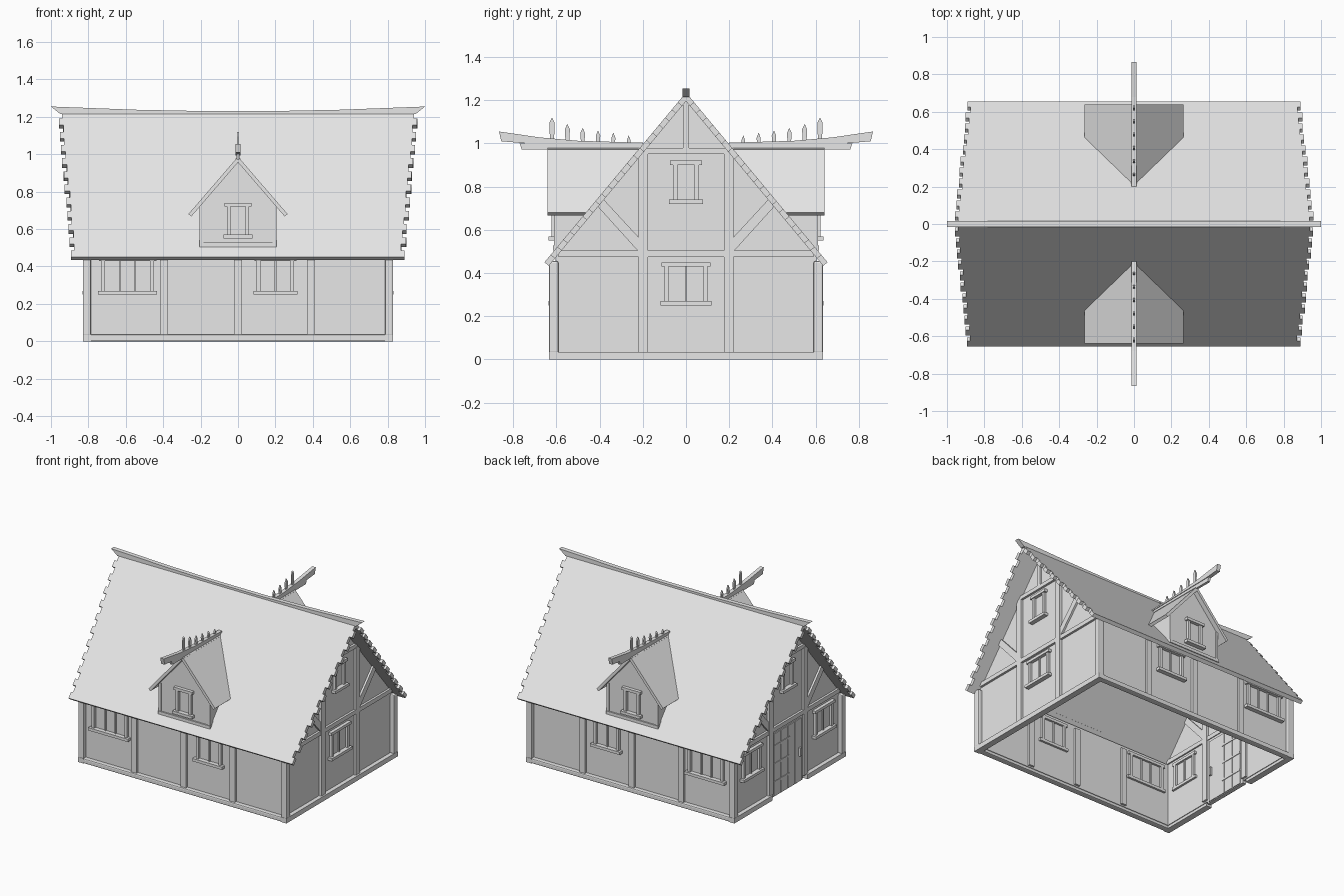
import bpy, bmesh, random
from mathutils import Vector

random.seed(4)
if "Cube" in bpy.data.objects:
    bpy.data.objects.remove(bpy.data.objects["Cube"], do_unlink=True)

grey = bpy.data.materials.new("plain_grey")
grey.use_nodes = True
grey.diffuse_color = (0.8, 0.8, 0.8, 1)
grey.node_tree.nodes["Principled BSDF"].inputs["Base Color"].default_value = (0.8, 0.8, 0.8, 1)

X, Y, Z = Vector((1, 0, 0)), Vector((0, 1, 0)), Vector((0, 0, 1))
# wall name: (direction along the wall, outward direction, distance of outer face)
WALLS = {"front": (X, -Y, 0.605), "back": (X, Y, 0.605),
         "right": (Y, X, 0.80), "left": (Y, -X, 0.80)}


def prism(name, pts, origin, u, v, w, w0, w1, bevel=0):
    """Extrude a flat outline drawn along u and v, from w0 to w1 along w."""
    bm = bmesh.new()
    rings = [[bm.verts.new(origin + u * a + v * b + w * h) for a, b in pts] for h in (w0, w1)]
    bm.faces.new(rings[0])
    bm.faces.new(rings[1])
    n = len(pts)
    for i in range(n):
        j = (i + 1) % n
        bm.faces.new((rings[0][i], rings[0][j], rings[1][j], rings[1][i]))
    bmesh.ops.recalc_face_normals(bm, faces=bm.faces)
    mesh = bpy.data.meshes.new(name)
    bm.to_mesh(mesh)
    bm.free()
    mesh.materials.append(grey)
    obj = bpy.data.objects.new(name, mesh)
    bpy.context.collection.objects.link(obj)
    if bevel:
        mod = obj.modifiers.new("soft_edges", "BEVEL")
        mod.width, mod.segments = bevel, 2
    return obj


def outline(name, wall, pts, d0, d1, bevel=0, push=0):
    u, w, dist = WALLS[wall]
    return prism(name, pts, w * (dist + push), u, Z, w, d0, d1, bevel)


def bar(name, wall, u0, u1, z0, z1, d0=-0.035, d1=0.018, bevel=0, push=0):
    return outline(name, wall, [(u0, z0), (u1, z0), (u1, z1), (u0, z1)], d0, d1, bevel, push)


def window(name, wall, c, half, z0, z1, mullions=0, push=0):
    t = 0.02
    for s in (-1, 1):
        a, b = sorted((c + s * half, c + s * (half + t)))
        bar(name + "_jamb", wall, a, b, z0, z1, push=push)
    bar(name + "_lintel", wall, c - half - 0.033, c + half + 0.033, z1, z1 + t, d1=0.024, push=push)
    bar(name + "_sill", wall, c - half - 0.038, c + half + 0.038, z0 - t, z0, d1=0.032, push=push)
    for i in range(mullions):
        m = c - half + 2 * half * (i + 1) / (mullions + 1)
        bar(name + "_mullion", wall, m - 0.005, m + 0.005, z0, z1, -0.028, 0.01, push=push)


# long walls with posts, sills and windows
for wall in ("front", "back"):
    bar(wall + "_wall", wall, -0.8, 0.8, 0.02, 0.475, -0.02, 0)
    bar(wall + "_ground_sill", wall, -0.83, 0.83, 0, 0.035, -0.015, 0.03, 0.008)
    for x in (-0.395, 0, 0.39):
        bar(wall + "_post", wall, x - 0.021, x + 0.021, 0.03, 0.45)
    window(wall + "_small_window", wall, 0.2, 0.08, 0.27, 0.43, 1)
    window(wall + "_wide_window", wall, -0.59, 0.12, 0.27, 0.43, 2)

# corner posts
for wall in ("front", "back"):
    for s in (-1, 1):
        a, b = sorted((s * 0.787, s * 0.83))
        bar("corner_post", wall, a, b, 0.03, 0.455, -0.015, 0.03, 0.008)

# gable walls with timber framing
for wall in ("right", "left"):
    outline(wall + "_gable_wall", wall,
            [(-0.6, 0.02), (0.6, 0.02), (0.6, 0.478), (0, 1.2), (-0.6, 0.478)], -0.02, 0)
    for s in (-1, 1):
        a, b = sorted((s * 0.175, s * 0.22))
        bar(wall + "_gable_post", wall, a, b, 0.03, 0.955)
        outline(wall + "_brace", wall, [(s * 0.2, 0.505), (s * 0.2, 0.545),
                (s * 0.385, 0.745), (s * 0.415, 0.715), (s * 0.225, 0.505)], -0.03, 0.014)
        # the ground sill leaves a gap for the door on one side
        a, b = sorted((s * (0.2 if wall == "left" else 0), s * 0.635))
        bar(wall + "_ground_sill", wall, a, b, 0, 0.035, -0.015, 0.03)
    bar(wall + "_girt", wall, -0.59, 0.59, 0.475, 0.505, -0.03, 0.016)
    bar(wall + "_collar_beam", wall, -0.2, 0.2, 0.95, 0.978, -0.03, 0.016)
    bar(wall + "_king_post", wall, -0.013, 0.013, 0.978, 1.2, -0.03, 0.014)
    window(wall + "_loft_window", wall, 0, 0.04, 0.74, 0.9)
window("right_gable_window", "right", 0, 0.08, 0.27, 0.43, 1)
for y in (-0.41, 0.41):
    window("left_gable_window", "left", y, 0.08, 0.27, 0.43, 1)

# door with planks, straps and handle
bar("door_frame", "left", -0.18, 0.18, 0, 0.475, -0.024, 0.004)
for i in range(4):
    y = -0.16 + i * 0.08
    bar("door_plank", "left", y + 0.002, y + 0.078, 0.005, 0.455, -0.03, 0.01)
for z in (0.1, 0.23, 0.36):
    bar("door_strap", "left", -0.02, 0.16, z, z + 0.014, -0.034, 0.014)
bar("door_handle", "left", -0.14, -0.125, 0.19, 0.25, -0.045, 0.025)

# main roof: two slabs with ragged gable ends
eave, ridge = (0.655, 0.45), (0.008, 1.226)
for side, s in (("front", -1), ("back", 1)):
    rise = Vector((0, s * (ridge[0] - eave[0]), ridge[1] - eave[1]))
    length = rise.length
    up = rise.normalized()
    out = up.cross(X) * s
    if out.z < 0:
        out.negate()
    steps = 22
    edges = {}
    for e in (1, -1):
        pts = []
        for i in range(steps):
            v0, v1 = length * i / steps, length * (i + 1) / steps
            x = 0.878 + 0.072 * (i + 0.5) / steps
            x += (0.012 if i % 2 == 0 else -0.008) + random.uniform(-0.003, 0.003)
            pts += [(e * x, v0), (e * x, v1)]
        edges[e] = pts
    prism(side + "_roof_slope", edges[1] + edges[-1][::-1],
          Vector((0, s * eave[0], eave[1])), X, up, out, -0.026, 0)

# ridge beam with lifted ends
prism("ridge_beam", [(-0.95, 1.215), (0.95, 1.215), (1, 1.255), (0.55, 1.238), (0.2, 1.231),
                     (-0.2, 1.231), (-0.55, 1.238), (-1, 1.255)],
      Vector(), X, Z, Y, -0.016, 0.016)

# dormers, one on each slope
for wall, s in (("front", -1), ("back", 1)):
    f = Y * -s  # points from the dormer face into the roof
    face = Y * s * 0.605
    outline(wall + "_dormer_face", wall,
            [(-0.2, 0.505), (0.2, 0.505), (0.2, 0.735), (0, 0.965), (-0.2, 0.735)], -0.02, 0)
    bar(wall + "_dormer_sill", wall, -0.207, 0.207, 0.505, 0.527, -0.03, 0.01)
    window(wall + "_dormer_window", wall, 0, 0.04, 0.57, 0.72)
    for e in (-1, 1):
        prism(wall + "_dormer_cheek", [(0, 0.505), (0, 0.74), (0.2, 0.74)],
              face, f, Z, X * e, 0.185, 0.2)
        a, b = sorted((e * 0.185, e * 0.205))
        bar(wall + "_dormer_post", wall, a, b, 0.51, 0.73, -0.03, 0.006)
        rise = Vector((-e * 0.265, 0, 0.307))
        up = rise.normalized()
        out = Vector((e * 0.307, 0, 0.265)).normalized()
        prism(wall + "_dormer_roof", [(0, 0), (0.18, 0), (0.44, rise.length), (0, rise.length)],
              Vector((e * 0.265, s * 0.64, 0.68)), f, up, out, -0.02, 0)
    # ridge timbers projecting forward
    prism(wall + "_dormer_ridge_support", [(0.2, 0.972), (0.76, 0.972), (0.77, 1.0), (0.2, 1.0)],
          Vector(), Y * s, Z, X, -0.009, 0.009)
    prism(wall + "_dormer_ridge_beam", [(0.2, 0.994), (0.74, 1.0), (0.855, 1.01), (0.865, 1.055),
                                        (0.68, 1.028), (0.5, 1.012), (0.2, 1.003)],
          Vector(), Y * s, Z, X, -0.014, 0.014)
    # row of pointed pegs, taller toward the front
    for i, top in enumerate((1.037, 1.05, 1.06, 1.072, 1.09, 1.12)):
        y = 0.265 + i * 0.071
        w = 0.009 + i * 0.0007
        prism(wall + "_ridge_peg", [(y - w * 0.7, 1.0), (y + w * 0.7, 1.0), (y + w, top - 0.025),
                                    (y, top), (y - w, top - 0.025)],
              Vector(), Y * s, Z, X, -0.005, 0.005)
